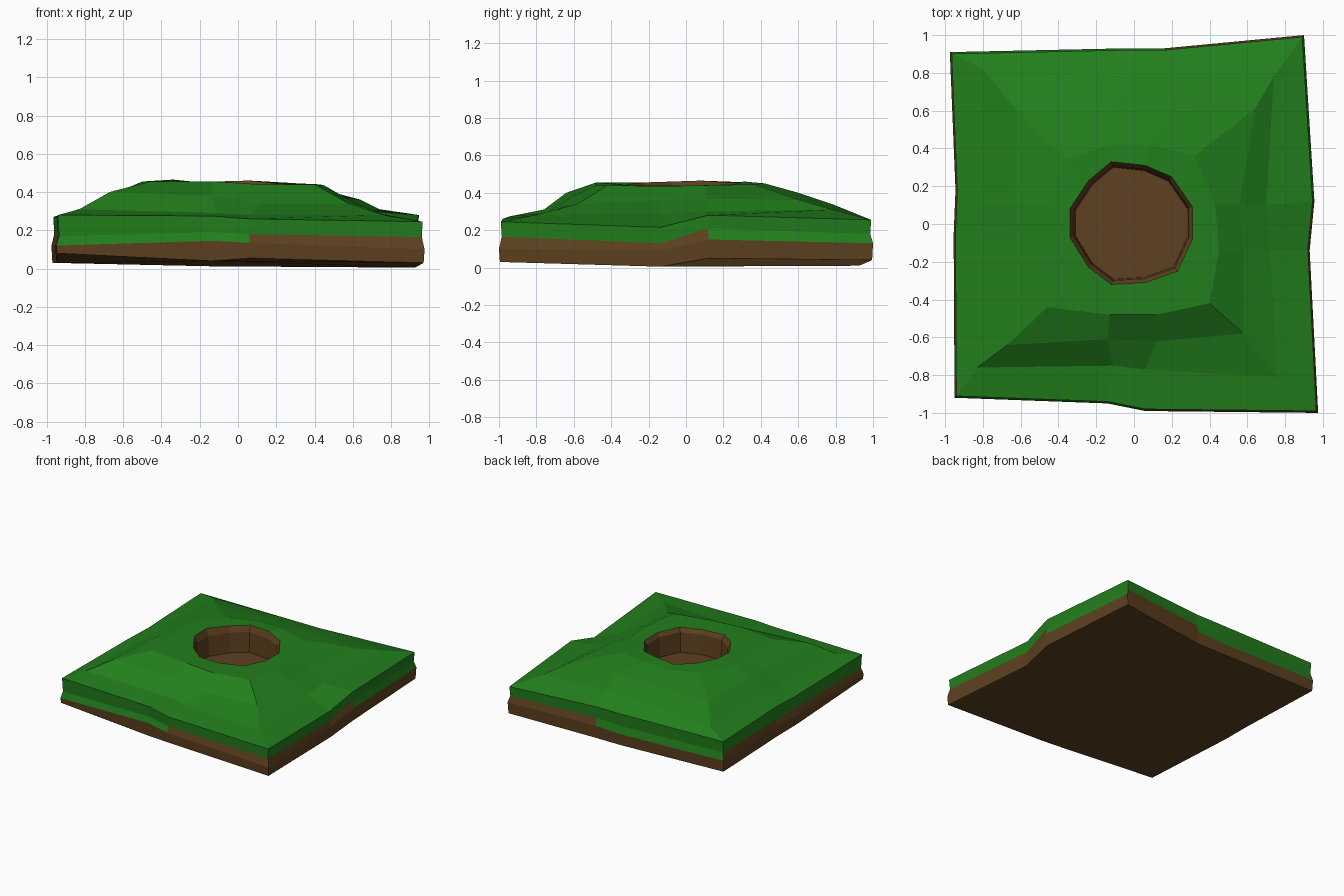
import bpy, bmesh

def material(name, rgb):
    m = bpy.data.materials.new(name)
    m.diffuse_color = (*rgb, 1)
    return m

# Every ring has 12 points: FL, F1, F2, FR, R1, R2, BR, B1, B2, BL, L1, L2
OUTLINE = [(-.95, -.92), (-.14, -.95), (.06, -.99), (.975, -1), (.93, -.14), (.955, .12),
           (.90, 1), (.16, .93), (-.05, .93), (-.975, .91), (-.945, .18), (-.955, -.06)]
HOLE = [(-.24, -.23), (-.12, -.32), (.06, -.31), (.23, -.25), (.31, -.08), (.31, .09),
        (.20, .25), (.06, .31), (-.12, .33), (-.24, .23), (-.34, .08), (-.34, -.07)]

bm = bmesh.new()

def ring(points, heights, scale=1.0):
    if isinstance(heights, float):
        heights = [heights] * 12
    return [bm.verts.new((x * scale, y * scale, z)) for (x, y), z in zip(points, heights)]

def band(lower, upper, brown=()):
    for i in range(12):
        j = (i + 1) % 12
        f = bm.faces.new((lower[i], lower[j], upper[j], upper[i]))
        f.material_index = 1 if i in brown else 0

ALL = range(12)

# Soil and turf sides
base = ring(OUTLINE, [.08, .04, .055, .03, .005, .05, .04, .01, .01, .03, .03, .04], .995)
low = ring(OUTLINE, [.12, .145, .135, .10, .09, .15, .13, .11, .10, .12, .11, .12])
high = ring(OUTLINE, [.17, .19, .18, .165, .13, .21, .18, .17, .16, .18, .16, .17], .985)
edge = ring(OUTLINE, [.28, .275, .26, .245, .215, .28, .255, .26, .26, .27, .27, .27], .99)
# Mound slopes
foot = ring([(-.83, -.76), (-.11, -.75), (.06, -.77), (.76, -.81), (.72, -.14), (.70, .10),
             (.74, .78), (.18, .78), (-.05, .78), (-.80, .82), (-.80, .10), (-.80, -.08)],
            [.31, .29, .28, .28, .29, .30, .31, .34, .34, .31, .32, .31])
slope = ring([(-.67, -.64), (-.14, -.61), (.12, -.62), (.58, -.58), (.58, -.14), (.56, .11),
              (.64, .61), (.20, .60), (-.08, .60), (-.62, .60), (-.63, .10), (-.63, -.08)],
             [.40, .38, .34, .34, .36, .37, .36, .40, .40, .39, .40, .40])
crown = ring([(-.46, -.44), (-.13, -.48), (.12, -.48), (.40, -.42), (.45, -.15), (.43, .11),
              (.32, .36), (.08, .42), (-.13, .42), (-.36, .34), (-.50, .10), (-.50, -.08)],
             [.455, .455, .44, .44, .435, .44, .445, .45, .45, .455, .455, .455])
# Hole rim, wall and floor
rim = ring(HOLE, [.455, .445, .44, .44, .44, .44, .445, .46, .455, .455, .465, .46])
lip = ring(HOLE, .41, .935)
floor = ring(HOLE, .25, .91)

band(base, low, ALL)
band(low, high, (2, 3, 4, 6, 9, 10, 11))
band(high, edge)
for a, b in ((edge, foot), (foot, slope), (slope, crown), (crown, rim)):
    band(a, b)
band(rim, lip, ALL)
band(lip, floor, ALL)
bm.faces.new(floor).material_index = 1
bm.faces.new(base[::-1]).material_index = 1
bmesh.ops.recalc_face_normals(bm, faces=bm.faces)

mesh = bpy.data.meshes.new("ground_tile_with_hole")
bm.to_mesh(mesh)
bm.free()
mesh.materials.append(material("grass", (.016, .21, .012)))
mesh.materials.append(material("soil", (.11, .052, .014)))
tile = bpy.data.objects.new("ground_tile_with_hole", mesh)
bpy.context.collection.objects.link(tile)
